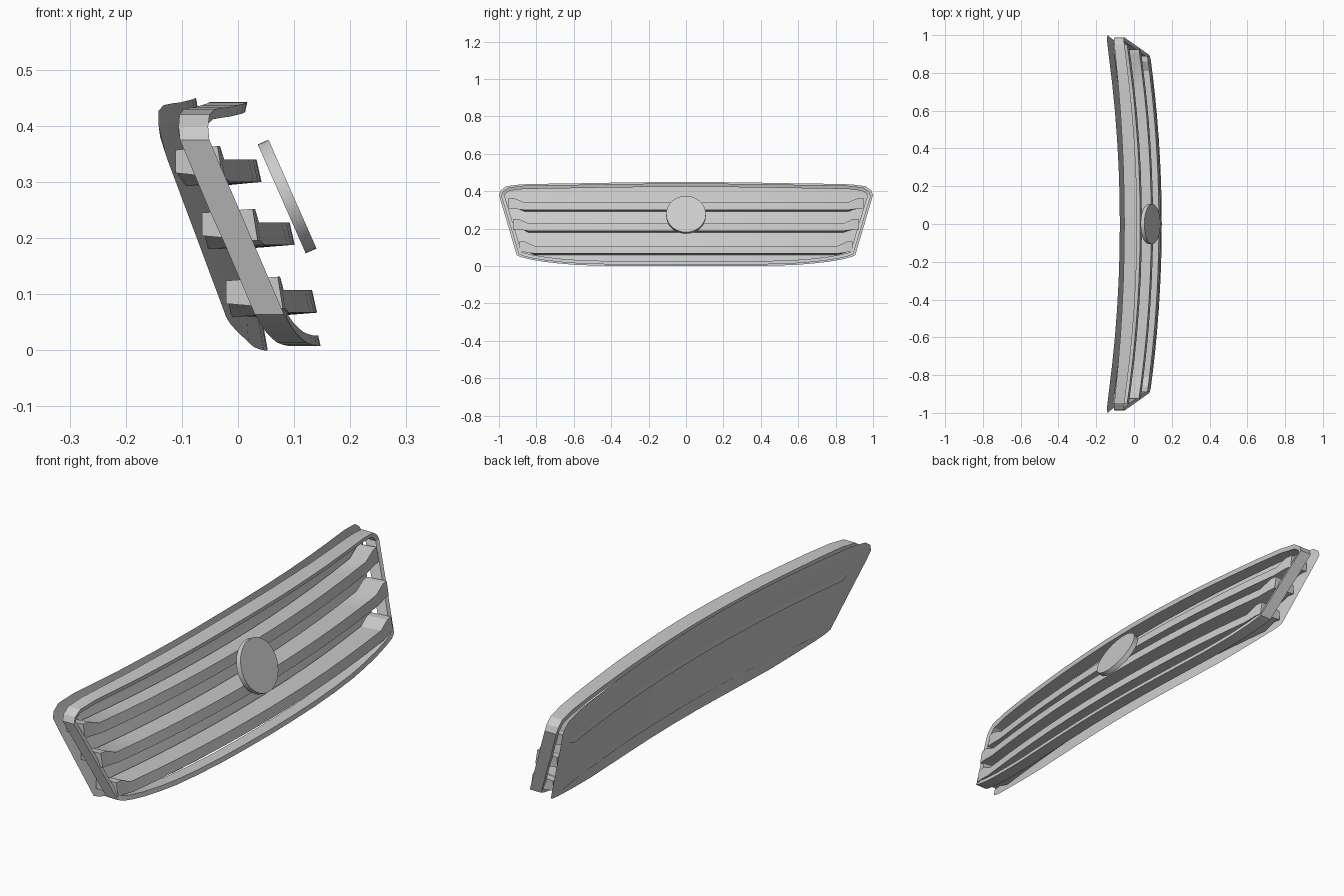
import bpy, bmesh, math
from mathutils import Vector

cube = bpy.data.objects.get("Cube")
if cube:
    bpy.data.objects.remove(cube)

grey = bpy.data.materials.new("plain_grey")
grey.use_nodes = True
grey.diffuse_color = (0.6, 0.6, 0.6, 1)
grey.node_tree.nodes["Principled BSDF"].inputs["Base Color"].default_value = (0.6, 0.6, 0.6, 1)

BOW = 0.077  # how far the ends sweep back


def lerp_table(table, v):
    """Piecewise linear lookup in (key, value) pairs."""
    if v <= table[0][0]:
        return table[0][1]
    for (a, fa), (b, fb) in zip(table, table[1:]):
        if v <= b:
            return fa + (fb - fa) * (v - a) / (b - a)
    return table[-1][1]


def build(name, verts, faces, solid=True):
    mesh = bpy.data.meshes.new(name)
    mesh.from_pydata(verts, [], faces)
    bm = bmesh.new()
    bm.from_mesh(mesh)
    if solid:
        bmesh.ops.recalc_face_normals(bm, faces=bm.faces)
    bm.to_mesh(mesh)
    bm.free()
    mesh.materials.append(grey)
    obj = bpy.data.objects.new(name, mesh)
    bpy.context.collection.objects.link(obj)
    bpy.context.view_layer.objects.active = obj
    obj.select_set(True)
    bpy.ops.object.shade_smooth_by_angle(angle=math.radians(25))
    obj.select_set(False)
    return obj


def loft(name, rings, closed):
    """Skin a row of equal rings; closed joins last to first, else caps ends."""
    n, m = len(rings[0]), len(rings)
    faces = []
    for i in range(m if closed else m - 1):
        j = (i + 1) % m
        for k in range(n):
            l = (k + 1) % n
            faces.append((i * n + k, i * n + l, j * n + l, j * n + k))
    if not closed:
        faces += [tuple(range(n)), tuple(range((m - 1) * n, m * n))]
    return build(name, [v for r in rings for v in r], faces)


def mirrored(half):
    return [(-y, z) for y, z in reversed(half[1:])] + half


# Outline, centre to end, in (y, z)
top_edge = mirrored([(0, .45), (.15, .449), (.3, .447), (.45, .445), (.6, .442),
                     (.75, .44), (.88, .437), (.96, .427), (.99, .405), (1, .38)])
low_edge = mirrored([(0, 0), (.15, 0), (.3, 0), (.45, .002), (.58, .006),
                     (.68, .014), (.76, .023), (.83, .035), (.88, .047), (.905, .058)])

# Back plate: a bowed sheet spanned between the two edges
plate_depth = [(0, .053), (.02, .055), (.365, -.059), (.45, -.075)]
ROWS = 8
verts, faces = [], []
for (ya, za), (yb, zb) in zip(low_edge, top_edge):
    for r in range(ROWS + 1):
        t = r / ROWS
        y, z = ya + (yb - ya) * t, za + (zb - za) * t
        verts.append((lerp_table(plate_depth, z) - BOW * y * y, y, z))
for c in range(len(top_edge) - 1):
    for r in range(ROWS):
        a = c * (ROWS + 1) + r
        b = a + ROWS + 1
        faces.append((a, b, b + 1, a + 1))
build("back_plate", verts, faces, solid=False)

# Surround frame: a rectangular band following a slightly smaller outline
frame_front = [(0, .147), (.055, .147), (.38, .022), (.45, .016)]
MID = Vector((0, .227))


def side_fill(a, b, n=5):
    return [(a[0] + (b[0] - a[0]) * i / n, a[1] + (b[1] - a[1]) * i / n) for i in range(1, n)]


loop = (low_edge + side_fill(low_edge[-1], top_edge[-1])
        + top_edge[::-1] + side_fill(top_edge[0], low_edge[0]))
loop = [Vector((y * .988, MID.y + (z - MID.y) * .965)) for y, z in loop]
rings = []
for i, p in enumerate(loop):
    along = (loop[(i + 1) % len(loop)] - loop[i - 1]).normalized()
    inner = p + Vector((-along.y, along.x)) * .018
    front = lerp_table(frame_front, p.y) - BOW * p.x ** 2
    depth = .052 + .016 * (1 - p.x ** 2) * (p.y > MID.y)
    rings.append([(front - d, q.x, q.y) for q, d in
                  ((p, 0), (inner, .004), (inner, depth), (p, depth))])
loft("surround_frame", rings, closed=True)

# Three horizontal slats, ends flared upward
for name, low, front, back, half in (("upper_slat", .3, .042, -.042, .95),
                                     ("middle_slat", .188, .101, .002, .925),
                                     ("lower_slat", .067, .141, .04, .89)):
    stations = mirrored([(half * f, 0) for f in (0, .15, .3, .45, .6, .75, .91)]
                        + [(half - .03, .024), (half, .024)])
    rings = []
    for y, lift in stations:
        bow = BOW * y * y
        rings.append([(front - bow, y, low + lift * .3),
                      (front - .009 - bow, y, low + .04 + lift),
                      (back - bow, y, low + .033 + lift),
                      (back - bow, y, low - .008 + lift)])
    loft(name, rings, closed=False)

# Round blank badge, leaning back with the face
bpy.ops.mesh.primitive_cylinder_add(vertices=48, radius=.106, depth=.021, location=(.0875, 0, .274),
                                    rotation=(0, math.radians(90 - 23.8), 0))
badge = bpy.context.object
badge.name = "round_badge"
badge.data.materials.append(grey)
bpy.ops.object.shade_smooth_by_angle(angle=math.radians(40))
